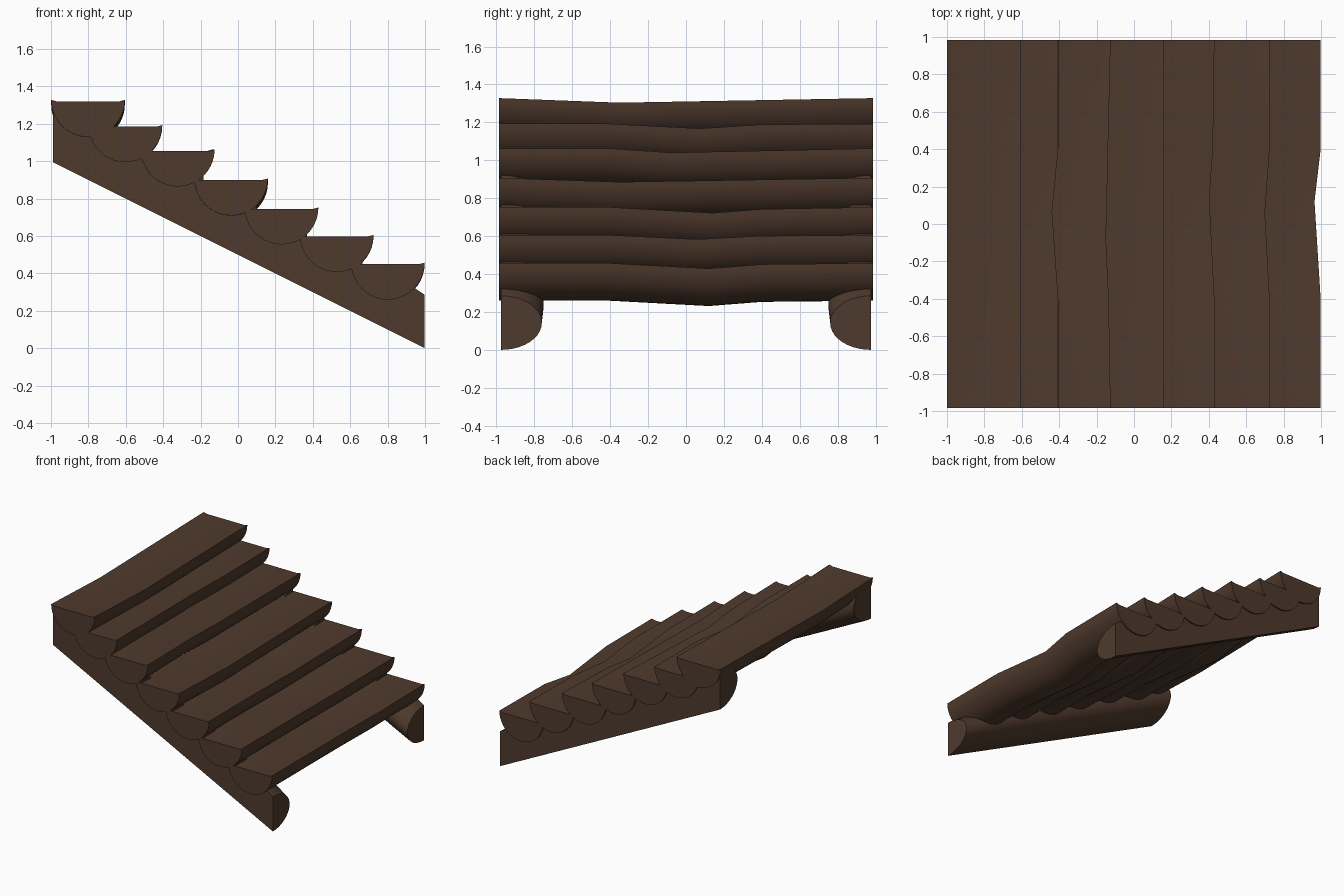
import bpy, bmesh, math

if "Cube" in bpy.data.objects:
    bpy.data.objects.remove(bpy.data.objects["Cube"])

wood = bpy.data.materials.new("dark_wood")
wood.diffuse_color = (0.078, 0.042, 0.026, 1)
wood.use_nodes = True
wood.node_tree.nodes["Principled BSDF"].inputs["Base Color"].default_value = wood.diffuse_color


def loft(name, sections):
    """Skin a list of matching closed sections and cap both ends."""
    bm = bmesh.new()
    rings = [[bm.verts.new(p) for p in s] for s in sections]
    n = len(rings[0])
    for a, b in zip(rings, rings[1:]):
        for i in range(n):
            j = (i + 1) % n
            bm.faces.new((a[i], a[j], b[j], b[i]))
    bm.faces.new(rings[0])
    bm.faces.new(rings[-1])
    bmesh.ops.recalc_face_normals(bm, faces=bm.faces)
    me = bpy.data.meshes.new(name)
    bm.to_mesh(me)
    bm.free()
    me.materials.append(wood)
    ob = bpy.data.objects.new(name, me)
    bpy.context.collection.objects.link(ob)
    return ob


def smooth(ob):
    bpy.ops.object.select_all(action='DESELECT')
    ob.select_set(True)
    bpy.context.view_layer.objects.active = ob
    bpy.ops.object.shade_smooth_by_angle(angle=math.radians(35))


# Split-log treads: front edge x, top z, inner bends (y, x shift, z shift)
END = 0.985
treads = [
    (-0.605, 1.32, [(-0.35, 0, -0.024)]),
    (-0.405, 1.185, [(-0.4, 0, 0), (0.07, -0.033, -0.025), (0.4, 0, -0.004)]),
    (-0.125, 1.055, [(-0.4, -0.01, 0), (-0.08, -0.025, -0.022)]),
    (0.16, 0.90, [(-0.35, 0, -0.022)]),
    (0.43, 0.745, [(-0.4, 0, 0), (0.14, -0.027, -0.03), (0.4, -0.008, -0.01)]),
    (0.725, 0.598, [(-0.4, 0, 0), (0.06, -0.025, -0.022), (0.4, 0, -0.004)]),
    (0.998, 0.45, [(-0.4, 0, 0), (0.12, -0.033, -0.028), (0.4, 0, -0.006)]),
]
R, DEPTH, ARC = 0.197, 0.19, 20
profile = [(R * math.cos(math.pi * i / ARC), 0.008 - (DEPTH + 0.008) * math.sin(math.pi * i / ARC))
           for i in range(ARC + 1)]
profile += [(-R + 0.03, 0), (R - 0.03, 0)]  # slightly raised rims

for k, (front, top, bends) in enumerate(treads):
    nodes = [(-END, 0, 0)] + bends + [(END, 0, 0)]
    ob = loft(f"tread_{k + 1}", [[(front - R + px + dx, y, top + pz + dz) for px, pz in profile]
                                 for y, dx, dz in nodes])
    smooth(ob)

# Notch cutters that seat the treads in the stringers
cutters = bpy.data.collections.new("notch_cutters")
bpy.context.scene.collection.children.link(cutters)
for k, (front, top, _) in enumerate(treads):
    x0 = treads[k - 1][0] - 0.06 if k else -1.2
    x1, z0, z1 = front - 0.01, top - 0.012, top + 0.1
    ob = loft(f"notch_cutter_{k + 1}", [[(x0, y, z0), (x1, y, z0), (x1, y, z1), (x0, y, z1)]
                                        for y in (-1.2, 1.2)])
    bpy.context.collection.objects.unlink(ob)
    cutters.objects.link(ob)
    ob.hide_render = True
    ob.hide_set(True)

# Half-log stringers, flat outside and rounded inside: x, height, width
stations = [(-0.99, 0.33, 0.225), (0.4, 0.33, 0.225), (0.85, 0.31, 0.225), (0.998, 0.285, 0.215)]
for name, side in (("front_stringer", -1), ("back_stringer", 1)):
    sections = []
    for x, h, w in stations:
        base = 0.5 - 0.5 * x
        sections.append([(x, side * (0.975 - w * math.sin(math.pi * i / ARC)),
                          base + h / 2 - h / 2 * math.cos(math.pi * i / ARC))
                         for i in range(ARC + 1)])
    ob = loft(name, sections)
    mod = ob.modifiers.new("notches", 'BOOLEAN')
    mod.operation = 'DIFFERENCE'
    mod.operand_type = 'COLLECTION'
    mod.collection = cutters
    mod.solver = 'EXACT'
    bpy.context.view_layer.update()
    # bake the notches, then shade
    done = bpy.data.meshes.new_from_object(ob.evaluated_get(bpy.context.evaluated_depsgraph_get()))
    ob.modifiers.clear()
    ob.data = done
    smooth(ob)

# Cutters are no longer needed
for ob in list(cutters.objects):
    bpy.data.objects.remove(ob)
bpy.data.collections.remove(cutters)
